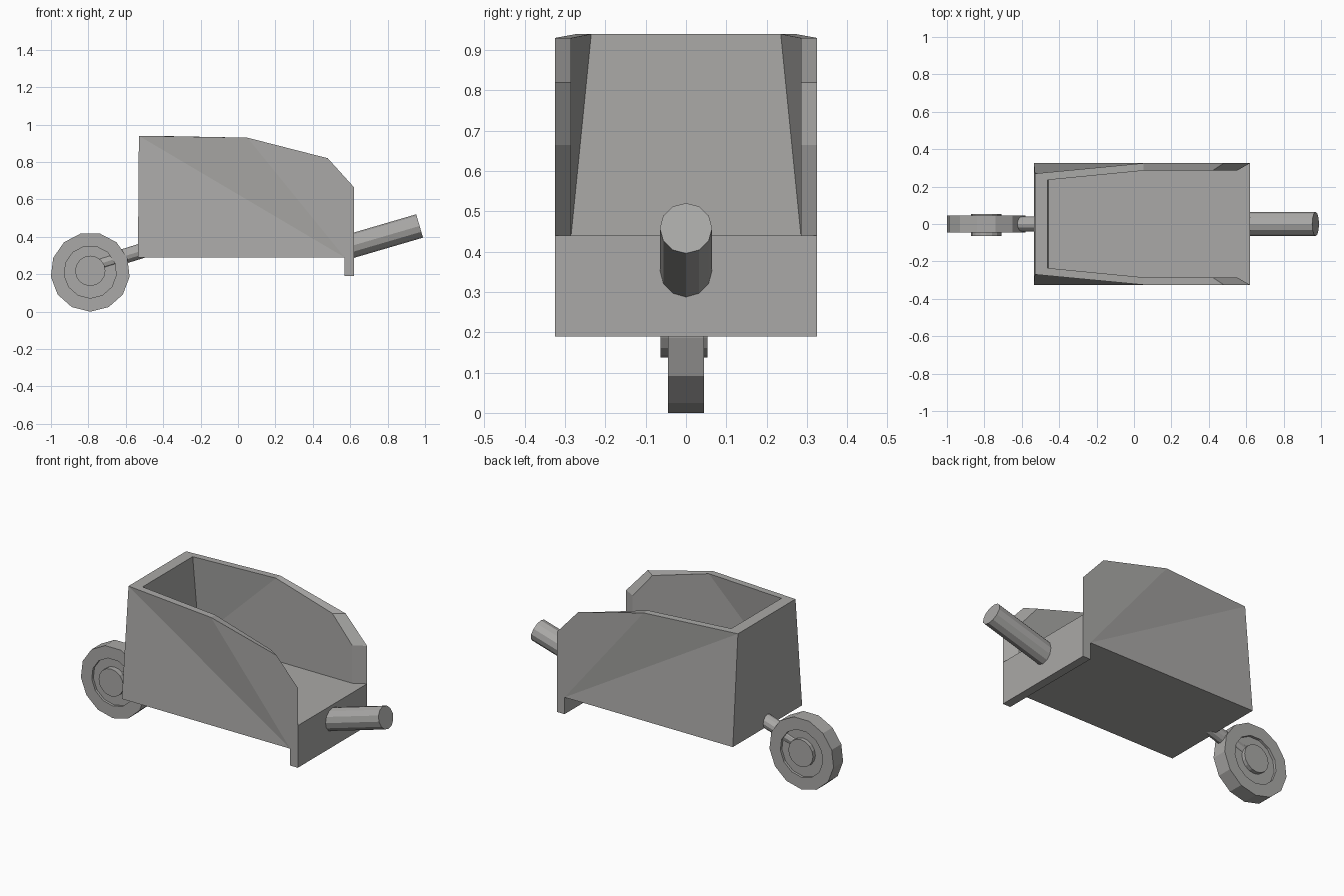
import bpy, bmesh, math
from mathutils import Vector

if "Cube" in bpy.data.objects:
    bpy.data.objects.remove(bpy.data.objects["Cube"])

mat = bpy.data.materials.new("warm grey")
mat.diffuse_color = (0.40, 0.395, 0.385, 1)
mat.use_nodes = True
mat.node_tree.nodes["Principled BSDF"].inputs["Base Color"].default_value = mat.diffuse_color


def make_object(name, bm):
    bmesh.ops.recalc_face_normals(bm, faces=bm.faces[:])
    me = bpy.data.meshes.new(name)
    bm.to_mesh(me)
    bm.free()
    me.materials.append(mat)
    ob = bpy.data.objects.new(name, me)
    bpy.context.collection.objects.link(ob)
    return ob


def rod(name, p, q, r, sides):
    p, q = Vector(p), Vector(q)
    bm = bmesh.new()
    bmesh.ops.create_cone(bm, cap_ends=True, segments=sides, radius1=r, radius2=r, depth=(q - p).length)
    rot = (q - p).to_track_quat('Z', 'Y').to_matrix().to_4x4()
    rot.translation = (p + q) / 2
    bm.transform(rot)
    return make_object(name, bm)


# Tray: half outline, capitals outside and lower case inside
pts = {
    'A': (-.53, .27, .94), 'B': (.05, .325, .93), 'C': (.48, .325, .82), 'D': (.62, .325, .665),
    'K': (.62, .325, .44), 'E': (.62, .325, .19), 'F': (.57, .325, .19), 'G': (.57, .325, .29),
    'H': (-.535, .325, .29),
    'a': (-.462, .235, .94), 'b': (.05, .285, .93), 'c': (.42, .285, .82), 'd': (.55, .285, .665),
    'e': (.55, .285, .44), 'f': (-.455, .285, .44),
}
bm = bmesh.new()
sides = [{k: bm.verts.new((x, s * y, z)) for k, (x, y, z) in pts.items()} for s in (1, -1)]
for v in sides:   # outer wall, rim and inner wall on each side
    for face in "AHG AGB BCDKEFG ABba BCcb CDdc DKed abf bcdef".split():
        bm.faces.new([v[k] for k in face])
# end walls, floor and underside span both sides
for strip in "AH Aa af feK KE EF FG GH".split():
    bm.faces.new([sides[0][k] for k in strip] + [sides[1][k] for k in reversed(strip)])
make_object("tray", bm)

# Wheel: lathed 13-sided tyre with recessed disc
CX, CZ, N = -.79, .212, 13
profile = [(.0, -.03), (.14, -.03), (.14, -.045), (.212, -.045),
           (.212, .045), (.14, .045), (.14, .03), (.0, .03)]
bm = bmesh.new()
ring = [bm.verts.new((0, y, -r)) for r, y in profile]
edges = [bm.edges.new(p) for p in zip(ring, ring[1:])]
bmesh.ops.spin(bm, geom=ring + edges, cent=(0, 0, 0), axis=(0, 1, 0),
               angle=2 * math.pi, steps=N)
bmesh.ops.remove_doubles(bm, verts=bm.verts[:], dist=1e-4)
bmesh.ops.translate(bm, verts=bm.verts[:], vec=(CX, 0, CZ))
make_object("wheel", bm)

# Hub, wheel arm and handle
rod("hub", (CX, -.063, .218), (CX, .053, .218), .081, 16)
rod("wheel_arm", (CX, 0, .24), (-.45, 0, .345), .04, 12)
rod("handle", (.585, 0, .345), (.971, 0, .458), .065, 12)
